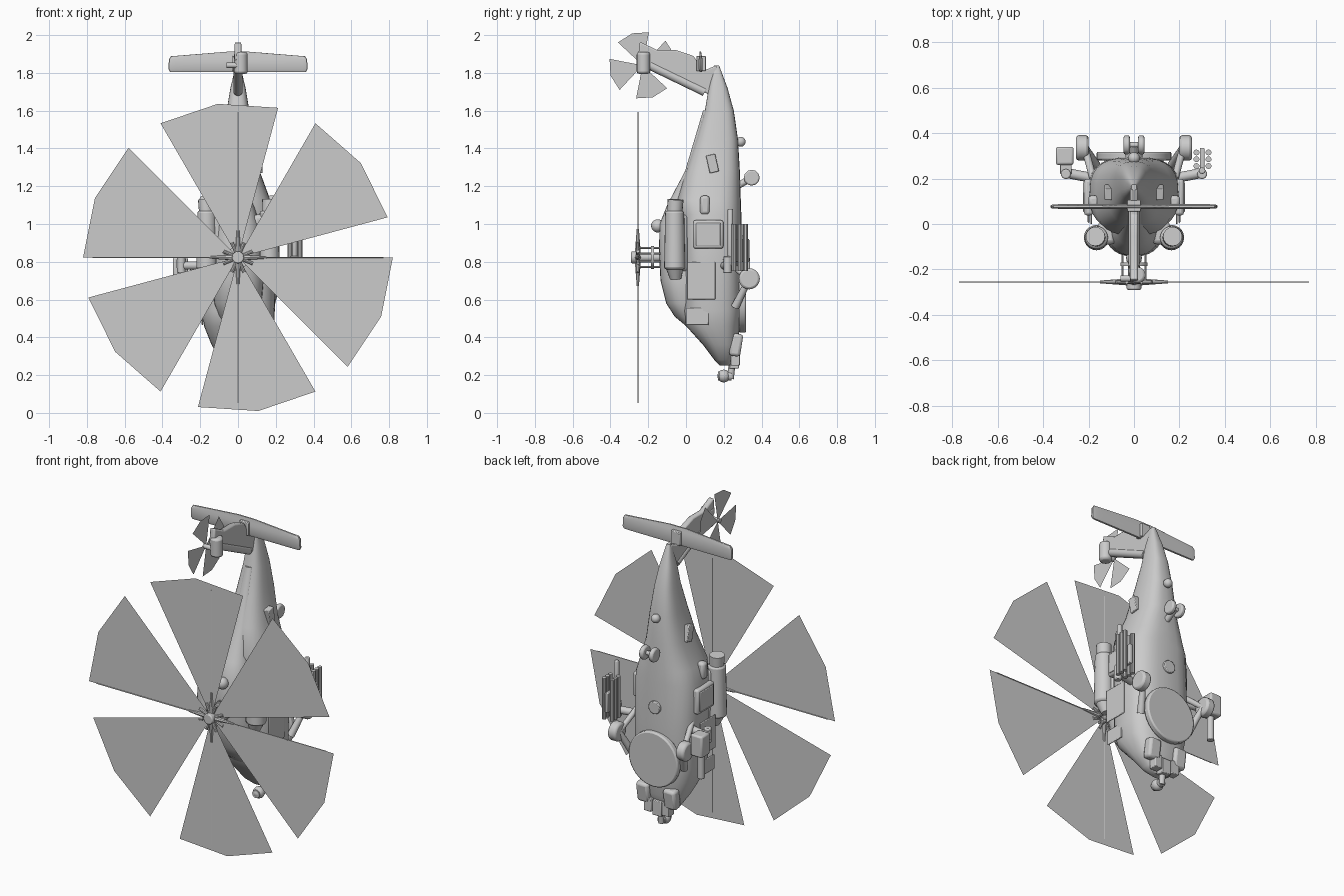
import bpy, bmesh, math
from mathutils import Vector

cube = bpy.data.objects.get("Cube")
if cube:
    bpy.data.objects.remove(cube)

grey = bpy.data.materials.new("plain grey")
grey.use_nodes = True
grey.diffuse_color = (0.6, 0.6, 0.6, 1)
grey.node_tree.nodes["Principled BSDF"].inputs["Base Color"].default_value = (0.6, 0.6, 0.6, 1)
parts = []


def finish(name, bm, bevel=0):
    bmesh.ops.recalc_face_normals(bm, faces=bm.faces)
    mesh = bpy.data.meshes.new(name)
    bm.to_mesh(mesh)
    bm.free()
    mesh.materials.append(grey)
    ob = bpy.data.objects.new(name, mesh)
    bpy.context.collection.objects.link(ob)
    if bevel:
        mod = ob.modifiers.new("rounded edges", 'BEVEL')
        mod.width, mod.segments = bevel, 2
    parts.append(ob)
    return ob


def loft(name, stations, power=2.8, n=28):
    """Rounded sections; each station is z, top y, belly y, half width."""
    bm = bmesh.new()
    rings = []
    for z, top, belly, w in stations:
        ring = []
        for i in range(n):
            a = math.tau * i / n
            c, s = math.cos(a), math.sin(a)
            x = math.copysign(abs(c) ** (2 / power), c) * w
            y = math.copysign(abs(s) ** (2 / power), s) * (belly - top) / 2
            ring.append(bm.verts.new((x, y + (top + belly) / 2, z)))
        rings.append(ring)
    for r, q in zip(rings, rings[1:]):
        for i in range(n):
            j = (i + 1) % n
            bm.faces.new((r[i], r[j], q[j], q[i]))
    bm.faces.new(rings[0])
    bm.faces.new(rings[-1])
    return finish(name, bm)


def box(name, pos, size, tilt=0, bevel=0.004):
    bm = bmesh.new()
    bmesh.ops.create_cube(bm, size=1)
    bmesh.ops.scale(bm, vec=size, verts=bm.verts)
    ob = finish(name, bm, bevel)
    ob.location = pos
    ob.rotation_euler.x = tilt
    return ob


def rod(name, a, b, r, r2=None, n=16, bevel=0):
    a, b = Vector(a), Vector(b)
    bm = bmesh.new()
    bmesh.ops.create_cone(bm, cap_ends=True, segments=n, radius1=r,
                          radius2=r if r2 is None else r2, depth=(b - a).length)
    ob = finish(name, bm, bevel)
    ob.location = (a + b) / 2
    ob.rotation_euler = (b - a).to_track_quat('Z', 'Y').to_euler()
    return ob


def ball(name, pos, r):
    bm = bmesh.new()
    bmesh.ops.create_uvsphere(bm, u_segments=16, v_segments=10, radius=r)
    finish(name, bm).location = pos


def plate(name, points, thick):
    """Side outline in y, z given a thickness across x."""
    bm = bmesh.new()
    face = bm.faces.new([bm.verts.new((-thick / 2, y, z)) for y, z in points])
    out = bmesh.ops.extrude_face_region(bm, geom=[face])
    bmesh.ops.translate(bm, vec=(thick, 0, 0),
                        verts=[v for v in out["geom"] if isinstance(v, bmesh.types.BMVert)])
    return finish(name, bm, 0.008)


def fan(name, place, radius, start, count, spread):
    """Flat wide blades meeting at the hub."""
    bm = bmesh.new()
    for k in range(count):
        a0 = start + k * 360 / count
        tips = [(radius * math.cos(math.radians(a0 - spread * t)),
                 radius * math.sin(math.radians(a0 - spread * t))) for t in (0, 0.5, 1)]
        bm.faces.new([bm.verts.new(place(u, v)) for u, v in [(0, 0)] + tips])
    finish(name, bm)


# Fuselage and tail boom, nose down
loft("fuselage", [(0.25, 0.18, 0.23, 0.04), (0.28, 0.15, 0.25, 0.09), (0.36, 0.09, 0.275, 0.14),
                  (0.46, 0.0, 0.285, 0.18), (0.54, -0.02, 0.295, 0.195), (0.8, -0.02, 0.295, 0.2),
                  (1.05, -0.03, 0.293, 0.195), (1.13, -0.05, 0.29, 0.17), (1.28, 0.0, 0.285, 0.115),
                  (1.45, 0.055, 0.275, 0.085), (1.6, 0.1, 0.253, 0.06), (1.72, 0.12, 0.22, 0.04),
                  (1.84, 0.15, 0.175, 0.012)])
# Roof cowling
loft("roof_cowling", [(0.46, 0.0, 0.06, 0.06), (0.51, -0.06, 0.1, 0.1), (0.58, -0.105, 0.1, 0.125),
                      (0.7, -0.135, 0.1, 0.135), (0.85, -0.143, 0.1, 0.13), (1.0, -0.14, 0.1, 0.115),
                      (1.1, -0.1, 0.1, 0.085), (1.28, -0.005, 0.1, 0.05), (1.6, 0.09, 0.18, 0.03)], 2.3)
ball("roof_dome", (0, -0.15, 0.99), 0.035)

# Tail fin, gearbox and stabiliser
plate("tail_fin", [(0.12, 1.6), (0.115, 1.69), (-0.2, 1.835), (-0.255, 1.87), (-0.245, 1.965),
                   (-0.15, 1.92), (-0.05, 1.92), (0.04, 1.89), (0.09, 1.81), (0.16, 1.84), (0.2, 1.75)], 0.035)
rod("shaft_cover", (0, 0.1, 1.7), (0, -0.19, 1.84), 0.024)
rod("tail_gearbox", (0.015, -0.225, 1.795), (0.015, -0.225, 1.91), 0.036, bevel=0.012)
rod("tail_rotor_axle", (-0.06, -0.24, 1.84), (0.02, -0.24, 1.84), 0.014)
fan("tail_rotor_blades", lambda u, v: (-0.052, -0.23 + u, 1.84 + v), 0.178, 137, 4, 58)
loft("stabiliser", [(1.805, 0.072, 0.084, 0.36), (1.82, 0.066, 0.088, 0.368),
                    (1.87, 0.066, 0.088, 0.366), (1.888, 0.07, 0.084, 0.355), (1.912, 0.072, 0.08, 0.06)], 7)
box("stabiliser_mount", (0, 0.08, 1.85), (0.06, 0.05, 0.08))

# Main rotor, mast and pitch links
hub = Vector((0, -0.255, 0.823))
fan("main_rotor_blades", lambda u, v: hub + Vector((u, 0, v)), 0.82, 0, 6, 45)
rod("mast", (0, -0.1, hub.z), (0, -0.26, hub.z), 0.022)
rod("hub_cap", (0, -0.245, hub.z), (0, -0.29, hub.z), 0.032, bevel=0.006)
rod("swash_plate", (0, -0.17, hub.z), (0, -0.185, hub.z), 0.06)
for k in range(4):
    a = k * math.pi / 2
    way = Vector((math.cos(a), 0, math.sin(a)))
    rod("blade_spar", hub, hub + way * 0.77, 0.003, n=6)
    rod("blade_sleeve", hub + way * 0.02, hub + way * 0.15, 0.016, 0.006, n=8)
for k in range(8):
    a = (k + 0.5) * math.pi / 4
    way = Vector((math.cos(a), 0, math.sin(a)))
    rod("pitch_link", hub + way * 0.055 + Vector((0, 0.12, 0)), hub + way * 0.055, 0.005, n=8)
    rod("hub_damper", hub + way * 0.02, hub + way * 0.085, 0.009, n=8)

for s in (-1, 1):
    # Engines, intakes and exhausts
    rod("engine_pod", (s * 0.165, -0.06, 0.76), (s * 0.165, -0.06, 1.07), 0.056, 0.05, 20, 0.012)
    rod("engine_intake", (s * 0.15, -0.055, 0.71), (s * 0.165, -0.06, 0.78), 0.03, 0.05)
    rod("engine_exhaust", (s * 0.165, -0.06, 1.05), (s * 0.17, -0.055, 1.13), 0.04, 0.042)
    box("engine_fairing", (s * 0.12, -0.04, 0.9), (0.08, 0.1, 0.3), bevel=0.02)
    # Side fairing, doors and dispensers
    box("side_fairing", (s * 0.2, 0.118, 0.945), (0.04, 0.16, 0.15), bevel=0.012)
    box("side_grille", (s * 0.221, 0.118, 0.945), (0.008, 0.13, 0.12))
    box("cabin_door", (s * 0.2, 0.08, 0.7), (0.008, 0.15, 0.2))
    box("cockpit_window", (s * 0.188, 0.06, 0.51), (0.008, 0.12, 0.09))
    box("side_vent", (s * 0.178, 0.1, 1.1), (0.05, 0.05, 0.1), bevel=0.015)
    box("flare_box", (s * 0.1, 0.14, 1.32), (0.06, 0.05, 0.095), 0.22)
    # Main landing gear
    rod("main_wheel", (s * 0.2, 0.335, 0.71), (s * 0.255, 0.335, 0.71), 0.056, n=20, bevel=0.012)
    rod("wheel_strut", (s * 0.17, 0.26, 0.56), (s * 0.215, 0.335, 0.71), 0.022, 0.016)
    rod("shock_strut", (s * 0.18, 0.2, 0.82), (s * 0.215, 0.33, 0.71), 0.016)
    # Tail wheels
    rod("tail_wheel", (s * 0.018, 0.348, 1.245), (s * 0.046, 0.348, 1.245), 0.042, n=12, bevel=0.008)
    # Stub arms
    rod("stub_arm", (s * 0.17, 0.2, 0.78), (s * 0.3, 0.225, 0.78), 0.022)
    rod("arm_end", (s * 0.3, 0.22, 0.74), (s * 0.3, 0.22, 0.83), 0.022, bevel=0.006)
    # Nose sensor housings
    box("nose_housing", (s * 0.09, 0.265, 0.36), (0.08, 0.06, 0.12), -0.15, 0.015)
    box("nose_sensor", (s * 0.06, 0.26, 0.29), (0.05, 0.05, 0.08))

rod("tail_wheel_axle", (-0.03, 0.348, 1.245), (0.03, 0.348, 1.245), 0.012)
rod("tail_wheel_strut", (0, 0.27, 1.2), (0, 0.348, 1.245), 0.018)

# Missile rack on the left arm
box("missile_rack", (0.3, 0.28, 0.86), (0.02, 0.11, 0.12))
for x in (0.275, 0.328):
    for y in (0.255, 0.285, 0.315):
        rod("missile", (x, y, 0.75), (x, y, 1.0), 0.013, n=10)
rod("long_missile", (0.3, 0.235, 0.78), (0.3, 0.235, 1.08), 0.015, n=10, bevel=0.004)

# Gun pod on the right arm
box("gun_pod", (-0.305, 0.3, 0.76), (0.078, 0.08, 0.13), bevel=0.01)
rod("gun_barrel", (-0.305, 0.29, 0.55), (-0.305, 0.29, 0.75), 0.02, bevel=0.004)
box("pod_bracket", (-0.3, 0.25, 0.79), (0.05, 0.06, 0.05))

# Belly radar disc, hatch and beacon
rod("belly_radar", (0, 0.28, 0.59), (0, 0.318, 0.59), 0.165, n=40, bevel=0.008)
rod("belly_hatch", (0, 0.28, 0.9), (0, 0.308, 0.9), 0.038, n=20, bevel=0.004)
ball("belly_beacon", (0, 0.29, 1.435), 0.026)

# Nose turret
box("turret_mount", (0, 0.255, 0.28), (0.06, 0.05, 0.09))
rod("turret_neck", (0, 0.245, 0.27), (0, 0.235, 0.18), 0.018)
ball("turret_ball", (0, 0.2, 0.195), 0.034)
rod("turret_lens", (0, 0.17, 0.195), (0, 0.24, 0.195), 0.024)

# Smooth shading with sharp creases
bpy.ops.object.select_all(action='DESELECT')
for ob in parts:
    ob.select_set(True)
bpy.context.view_layer.objects.active = parts[0]
bpy.ops.object.shade_smooth_by_angle(angle=math.radians(35))
